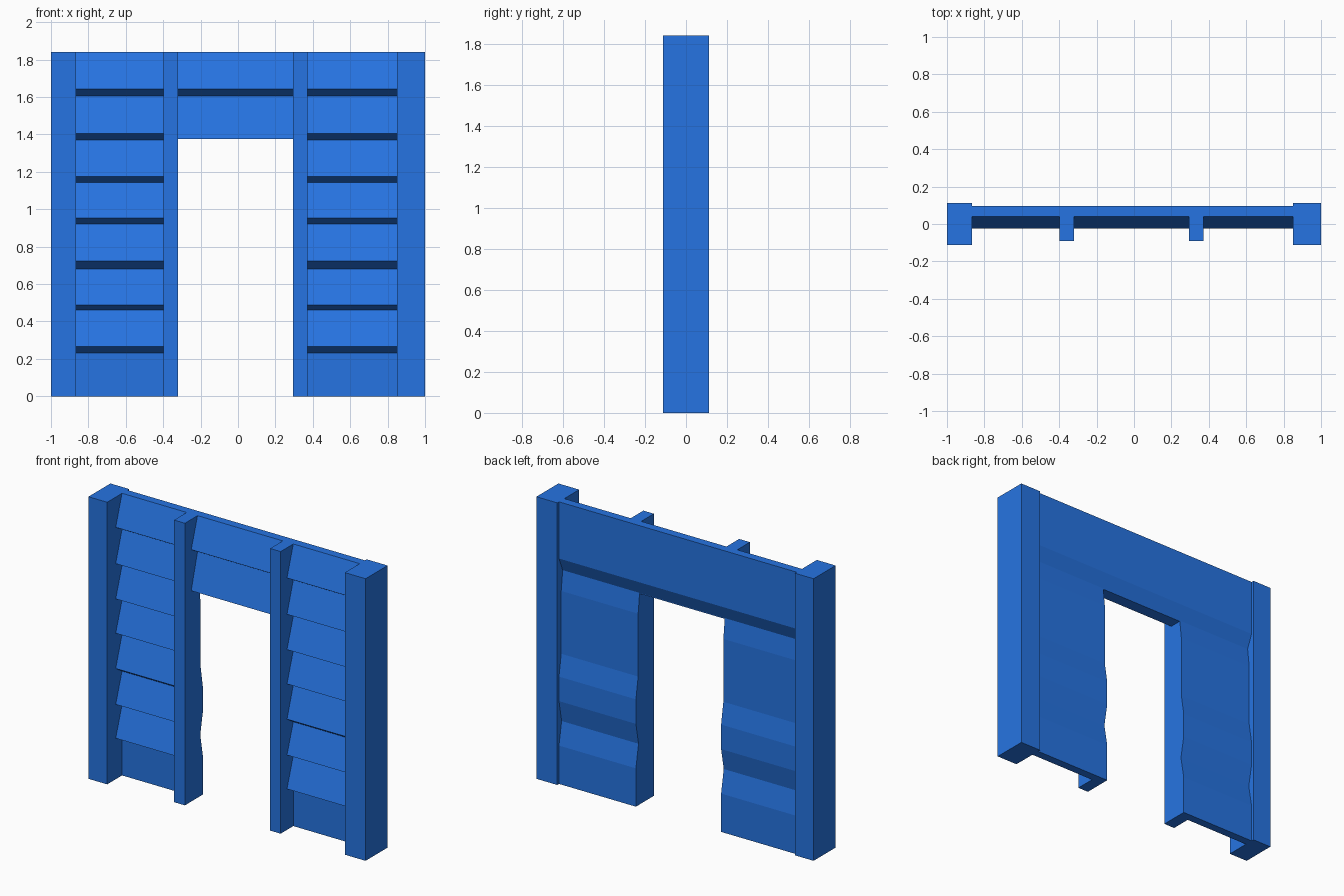
import bpy
import bmesh

cube = bpy.data.objects.get("Cube")
if cube:
    bpy.data.objects.remove(cube, do_unlink=True)

blue = bpy.data.materials.new("blue paint")
blue.use_nodes = True
COLOUR = (0.0194, 0.175, 0.76, 1)
blue.diffuse_color = COLOUR
blue.node_tree.nodes["Principled BSDF"].inputs["Base Color"].default_value = COLOUR

TOP = 1.84       # wall height
DOOR = 1.375     # underside of the header
INNER, LIP = 0.04, -0.025   # siding depth at the groove and at the board edge


def extrude_profile(name, profile, x0, x1):
    """Sweep a closed (y, z) outline from x0 to x1."""
    bm = bmesh.new()
    face = bm.faces.new([bm.verts.new((x0, y, z)) for y, z in profile])
    swept = bmesh.ops.extrude_face_region(bm, geom=[face], use_keep_orig=True)
    verts = [v for v in swept["geom"] if isinstance(v, bmesh.types.BMVert)]
    bmesh.ops.translate(bm, verts=verts, vec=(x1 - x0, 0, 0))
    bmesh.ops.recalc_face_normals(bm, faces=bm.faces)
    mesh = bpy.data.meshes.new(name)
    bm.to_mesh(mesh)
    bm.free()
    mesh.materials.append(blue)
    obj = bpy.data.objects.new(name, mesh)
    bpy.context.scene.collection.objects.link(obj)
    return obj


def box(name, x0, x1, y0, y1):
    return extrude_profile(name, [(y0, 0), (y1, 0), (y1, TOP), (y0, TOP)], x0, x1)


# Overlapping siding boards: (groove height, board edge height)
boards = [(0.23, 0.267), (0.46, 0.488), (0.68, 0.722), (0.92, 0.952),
          (1.144, 1.176), (1.369, 1.406), (1.605, 1.643)]
siding = [(INNER, 0)]
for groove, edge in boards:
    siding += [(INNER, groove), (LIP, edge)]
siding.append((INNER, TOP))

# Dented back surface, from the top down
back_top = [(0.095, TOP), (0.095, 1.47), (0.057, 1.38)]
back_low = [(0.072, 1.25), (0.072, 0.84), (0.095, 0.70), (0.095, 0.54),
            (0.068, 0.40), (0.095, 0.25), (0.095, 0)]

# Side walls and the header over the doorway
wall = siding + back_top + back_low
extrude_profile("right_wall", wall, -0.87, -0.32)
extrude_profile("left_wall", wall, 0.295, 0.855)
header = [(LIP, DOOR)] + siding[-3:] + back_top + [(0.057, DOOR)]
extrude_profile("door_header", header, -0.32, 0.295)

# Corner posts and door trims
box("right_post", -1, -0.865, -0.113, 0.113)
box("left_post", 0.85, 1, -0.113, 0.113)
box("right_door_trim", -0.398, -0.32, -0.09, 0.05)
box("left_door_trim", 0.295, 0.371, -0.09, 0.05)
